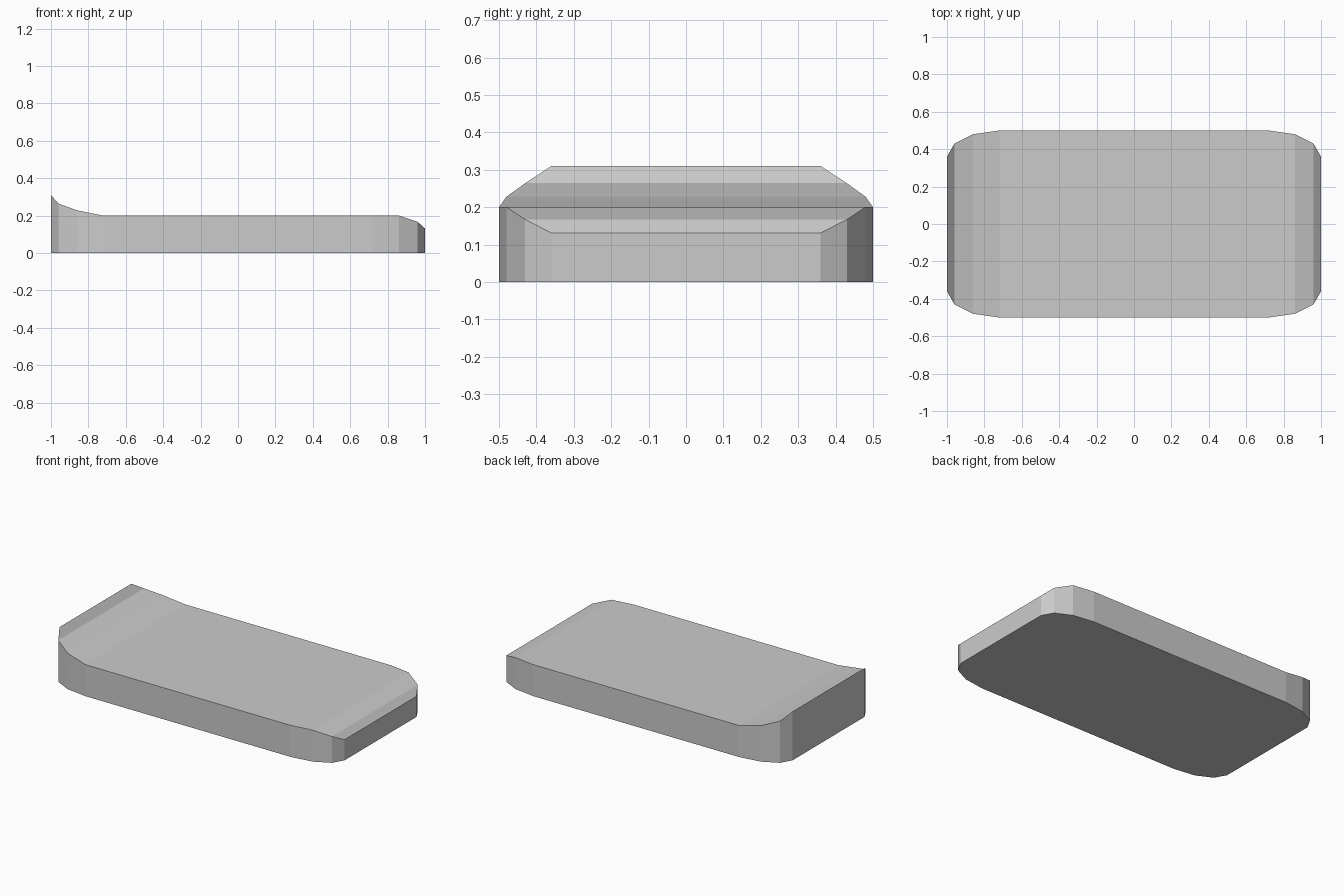
import bpy
import bmesh

default_cube = bpy.data.objects.get("Cube")
if default_cube:
    bpy.data.objects.remove(default_cube, do_unlink=True)

# Single plain grey material
grey = bpy.data.materials.new("light_grey")
grey.use_nodes = True
colour = (0.6, 0.6, 0.6, 1.0)
grey.diffuse_color = colour
grey.node_tree.nodes["Principled BSDF"].inputs["Base Color"].default_value = colour

# Cross-sections along the length: x, half width, top height
sections = [
    (-1.00, 0.36, 0.31),
    (-0.96, 0.43, 0.264),
    (-0.86, 0.48, 0.228),
    (-0.72, 0.50, 0.20),
    (0.72, 0.50, 0.20),
    (0.86, 0.48, 0.20),
    (0.96, 0.43, 0.167),
    (1.00, 0.36, 0.131),
]

# Slab with rounded corners, a raised lip at one end and a dropped edge at the other
bm = bmesh.new()
rings = []
for x, half, top in sections:
    corners = [(x, -half, 0), (x, half, 0), (x, half, top), (x, -half, top)]
    rings.append([bm.verts.new(c) for c in corners])

for a, b in zip(rings, rings[1:]):
    for i in range(4):
        j = (i + 1) % 4
        bm.faces.new((a[i], a[j], b[j], b[i]))
bm.faces.new(rings[0])
bm.faces.new(rings[-1])

# Merge the underside into one flat face
underside = [f for f in bm.faces if all(v.co.z == 0 for v in f.verts)]
bmesh.ops.dissolve_faces(bm, faces=underside)
bmesh.ops.recalc_face_normals(bm, faces=bm.faces)

mesh = bpy.data.meshes.new("curved_slab")
bm.to_mesh(mesh)
bm.free()
mesh.materials.append(grey)
slab = bpy.data.objects.new("curved_slab", mesh)
bpy.context.collection.objects.link(slab)
